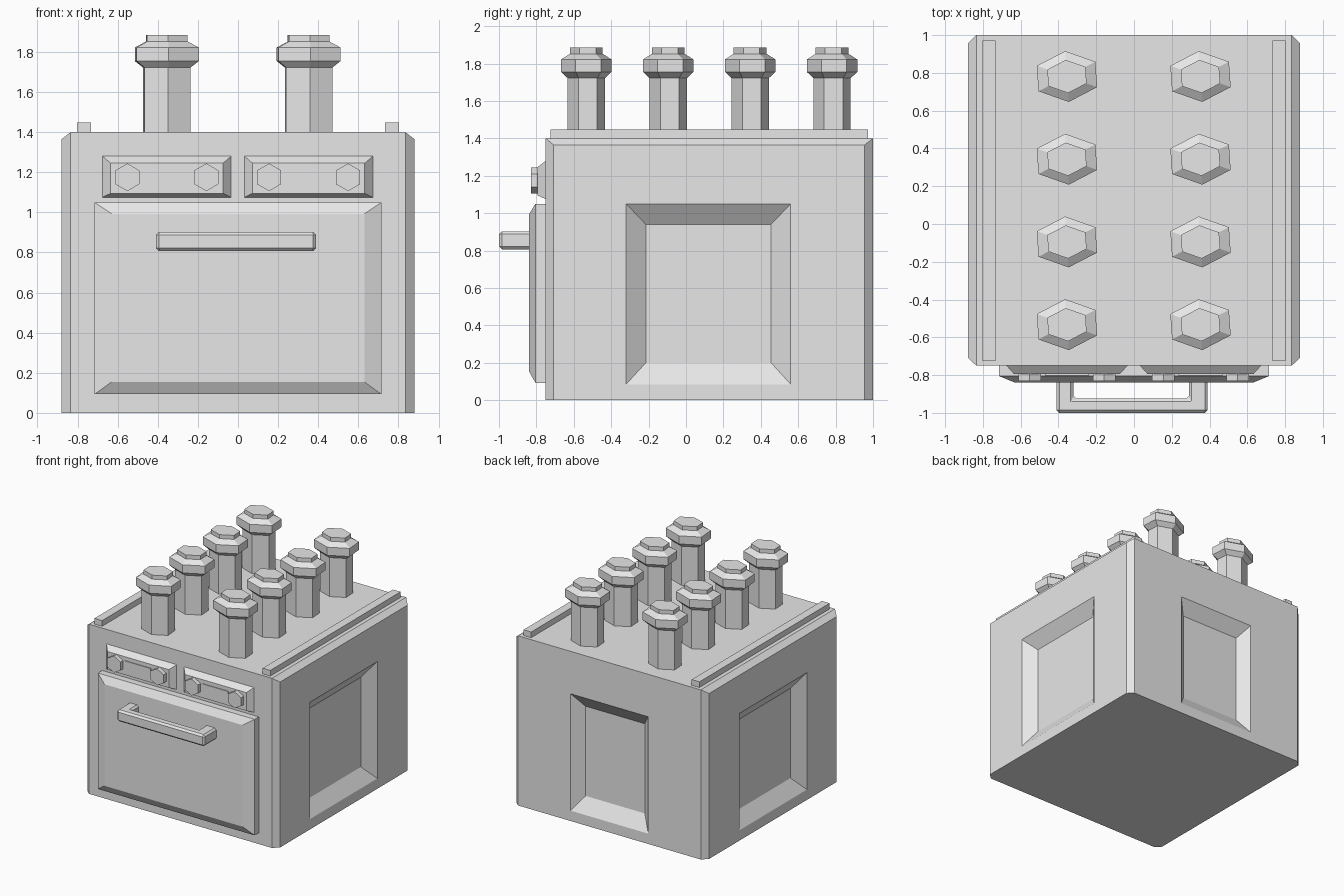
import bpy
import bmesh
from math import cos, sin, tau, radians

cube = bpy.data.objects.get("Cube")
if cube:
    bpy.data.objects.remove(cube, do_unlink=True)

# One grey for the whole model
grey = bpy.data.materials.new("light grey")
grey.use_nodes = True
grey.diffuse_color = (0.8, 0.8, 0.8, 1)
grey.node_tree.nodes["Principled BSDF"].inputs["Base Color"].default_value = (0.8, 0.8, 0.8, 1)


def finish(name, bm):
    bmesh.ops.remove_doubles(bm, verts=bm.verts, dist=0.0005)
    bmesh.ops.recalc_face_normals(bm, faces=bm.faces)
    mesh = bpy.data.meshes.new(name)
    bm.to_mesh(mesh)
    bm.free()
    mesh.materials.append(grey)
    obj = bpy.data.objects.new(name, mesh)
    bpy.context.collection.objects.link(obj)
    return obj


def loft(bm, loops, cap_start=True):
    """Join point loops with quads, capping the end and optionally the start."""
    rings = [[bm.verts.new(p) for p in loop] for loop in loops]
    n = len(rings[0])
    for a, b in zip(rings, rings[1:]):
        for i in range(n):
            j = (i + 1) % n
            bm.faces.new((a[i], a[j], b[j], b[i]))
    bm.faces.new(rings[-1])
    if cap_start:
        bm.faces.new(rings[0])


def rect(axis, depth, u0, u1, v0, v1):
    """Rectangle facing along x, y or z at the given depth."""
    place = {"x": lambda u, v: (depth, u, v),
             "y": lambda u, v: (u, depth, v),
             "z": lambda u, v: (u, v, depth)}[axis]
    return [place(u, v) for u, v in ((u0, v0), (u1, v0), (u1, v1), (u0, v1))]


def solid(name, loops):
    bm = bmesh.new()
    loft(bm, loops)
    return finish(name, bm)


def hexagon(cx, cy, z, r, stretch=1.33, twist=radians(4)):
    pts = []
    for i in range(6):
        a = tau * (i + 0.5) / 6 + tau / 6
        x, y = r * cos(a) * stretch, r * sin(a)
        pts.append((cx + x * cos(twist) - y * sin(twist),
                    cy + x * sin(twist) + y * cos(twist), z))
    return pts


# Body: chamfered side panels and sunken windows on both sides and the back
W, FRONT, BACK, H = 0.835, -0.75, 1.0, 1.4
body = bmesh.new()
for s in (1, -1):
    loft(body, [rect("x", s * W, FRONT, BACK, 0, H),
                rect("x", s * 0.88, -0.708, 0.955, 0, 1.365),
                rect("x", s * 0.88, -0.32, 0.56, 0.085, 1.05),
                rect("x", s * 0.803, -0.215, 0.455, 0.2, 0.94)], False)
    # Bottom sliver under each side panel
    body.faces.new([body.verts.new(p) for p in (
        (s * W, FRONT, 0), (s * 0.88, -0.708, 0), (s * 0.88, 0.955, 0), (s * W, BACK, 0))])
loft(body, [rect("y", BACK, -W, W, 0, H),
            rect("y", BACK, -0.355, 0.355, 0.085, 1.05),
            rect("y", BACK - 0.077, -0.27, 0.27, 0.2, 0.94)], False)
for loop in (rect("y", FRONT, -W, W, 0, H),
             rect("z", 0, -W, W, FRONT, BACK),
             rect("z", H, -W, W, FRONT, BACK)):
    body.faces.new([body.verts.new(p) for p in loop])
# Drop the doubled bottom-edge slivers before closing the shell
bmesh.ops.remove_doubles(body, verts=body.verts, dist=0.0005)
seen = set()
for f in list(body.faces):
    key = frozenset(f.verts)
    if key in seen:
        body.faces.remove(f)
    seen.add(key)
finish("oven_body", body)

# Door with a bevelled front
solid("oven_door", [rect("y", -0.745, -0.715, 0.715, 0.093, 1.05),
                    rect("y", -0.805, -0.715, 0.715, 0.093, 1.05),
                    rect("y", -0.84, -0.63, 0.63, 0.155, 0.993)])

# Door handle
outline = [(-0.41, -0.82), (-0.41, -1), (0.39, -1), (0.39, -0.82),
           (0.29, -0.82), (0.29, -0.925), (-0.32, -0.925), (-0.32, -0.82)]
handle = solid("door_handle", [[(x, y, z) for x, y in outline] for z in (0.807, 0.903)])
bevel = handle.modifiers.new("soft edges", "BEVEL")
bevel.width = 0.015
bevel.segments = 1

# Control panels with a display and two knobs each
for side, cx in (("left", 0.352), ("right", -0.355)):
    solid(side + "_control_panel",
          [rect("y", -0.745, cx - 0.325, cx + 0.325, 1.073, 1.284),
           rect("y", -0.795, cx - 0.28, cx + 0.28, 1.095, 1.245)])
    solid(side + "_display",
          [rect("y", y, cx - 0.117, cx + 0.117, 1.123, 1.213) for y in (-0.79, -0.801)])
    for k, dx in enumerate((-0.197, 0.197), 1):
        flat = hexagon(0, 0, 0, 0.069, 1, 0)
        solid(f"{side}_knob_{k}",
              [[(cx + dx + x, y, 1.175 + z) for x, z, _ in flat] for y in (-0.785, -0.83)])

# Top rails
for side, s in (("left", 1), ("right", -1)):
    u = sorted((s * 0.733, s * 0.803))
    solid(side + "_top_rail", [rect("z", z, *u, -0.725, 0.972) for z in (1.39, 1.447)])

# Two rows of capped pipes
profile = [(0.1, 1.39), (0.1, 1.722), (0.135, 1.755), (0.135, 1.822),
           (0.088, 1.852), (0.088, 1.885)]
for side, cx in (("left", 0.352), ("right", -0.355)):
    for k in range(4):
        cy = -0.533 + 0.438 * k
        solid(f"{side}_pipe_{k + 1}", [hexagon(cx, cy, z, r) for r, z in profile])
